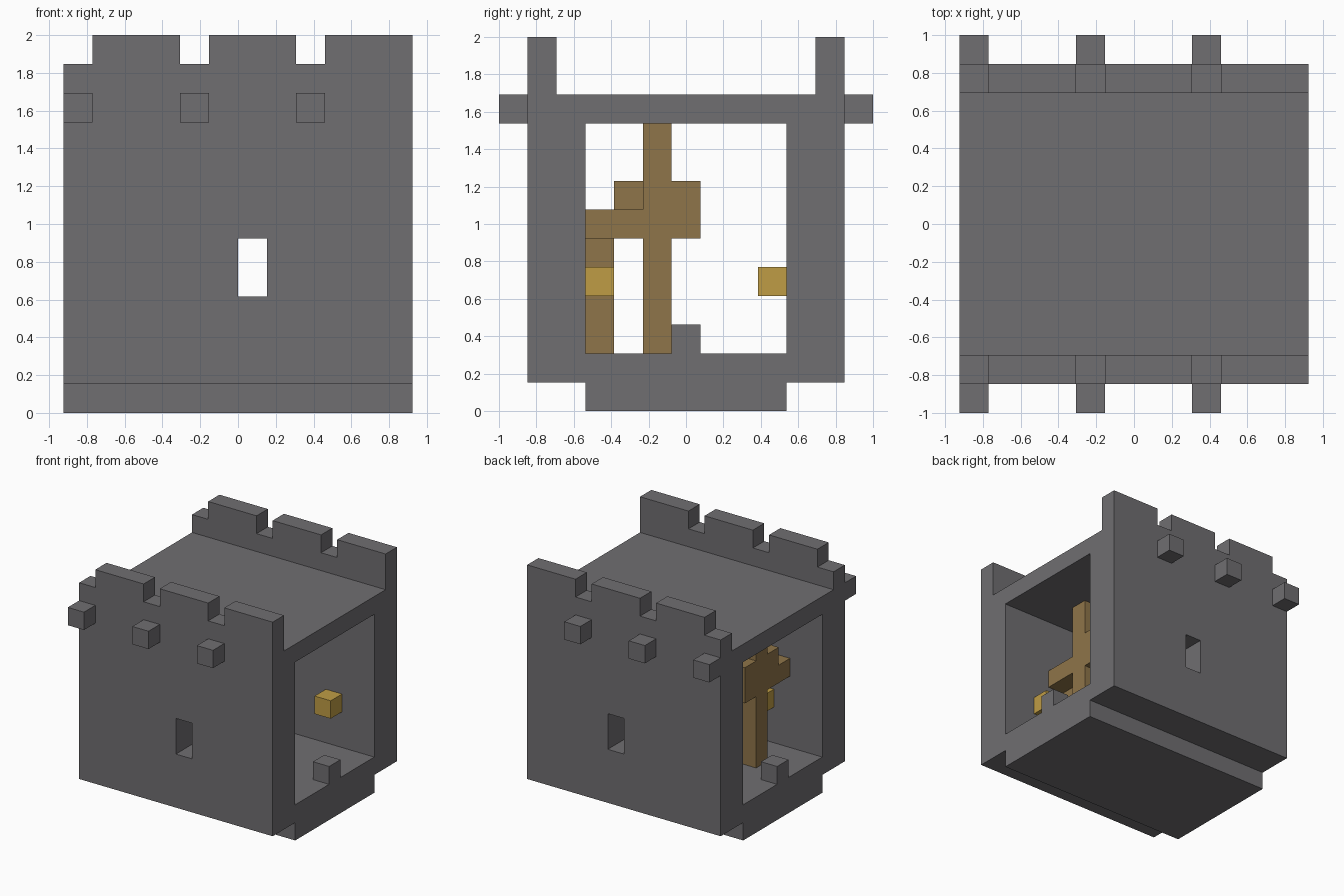
import bpy
import bmesh
from mathutils import Matrix, Vector

default = bpy.data.objects.get("Cube")
if default:
    bpy.data.objects.remove(default, do_unlink=True)

U = 2 / 13  # size of one building block


def material(name, rgb):
    mat = bpy.data.materials.new(name)
    mat.use_nodes = True
    mat.diffuse_color = (*rgb, 1)
    mat.node_tree.nodes["Principled BSDF"].inputs["Base Color"].default_value = (*rgb, 1)
    return mat


stone = material("grey stone", (0.16, 0.156, 0.166))
wood = material("brown wood", (0.275, 0.178, 0.067))
glow = material("lamp yellow", (0.52, 0.335, 0.06))


def boxes(name, mat, *spans):
    """One object from boxes given as ((x0, x1), (y0, y1), (z0, z1)) in blocks."""
    bm = bmesh.new()
    for span in spans:
        centre = Vector([(a + b) / 2 * U for a, b in span])
        size = [(b - a) * U for a, b in span]
        bmesh.ops.create_cube(bm, size=1, matrix=Matrix.Translation(centre) @ Matrix.Diagonal((*size, 1)))
    mesh = bpy.data.meshes.new(name)
    bm.to_mesh(mesh)
    bm.free()
    mesh.materials.append(mat)
    obj = bpy.data.objects.new(name, mesh)
    bpy.context.collection.objects.link(obj)
    return obj


def carve(target, cutters):
    """Cut the boxes out of the target, then discard the cutters."""
    for cutter in cutters:
        cutter.hide_render = True
        mod = target.modifiers.new(cutter.name, "BOOLEAN")
        mod.operation = "DIFFERENCE"
        mod.solver = "EXACT"
        mod.object = cutter
    bpy.context.view_layer.update()
    carved = bpy.data.meshes.new_from_object(target.evaluated_get(bpy.context.evaluated_depsgraph_get()))
    target.modifiers.clear()
    target.data = carved
    for cutter in cutters:
        bpy.data.objects.remove(cutter, do_unlink=True)


# Keep: solid block with room, roof terrace, window slits and crenels carved out
gaps = [(-6, -5), (-2, -1), (2, 3)]
through = (-8, 8)
keep = boxes("keep_walls", stone, ((-6, 6), (-5.5, 5.5), (1, 13)))
carve(keep, [
    boxes("room_cutter", stone, (through, (-3.5, 3.5), (2, 10))),
    boxes("terrace_cutter", stone, (through, (-4.5, 4.5), (11, 14))),
    boxes("window_cutter", stone, ((0, 1), through, (4, 6))),
    boxes("crenel_cutter", stone, *[((-7 if a == -6 else a, b), through, (12, 14)) for a, b in gaps]),
])

# Foundation and low sill blocks in the open ends
boxes("foundation", stone, ((-6, 6), (-3.5, 3.5), (0, 1)))
boxes("sill_blocks", stone, *[(x, (-0.5, 0.5), (2, 3)) for x in ((-6, -5), (5, 6))])

# Corbels under each crenel and lamps on the inner walls
for side, outer, inner in (("front", (-6.5, -5.5), (-3.5, -2.5)), ("back", (5.5, 6.5), (2.5, 3.5))):
    boxes(side + "_corbels", stone, *[(gap, outer, (10, 11)) for gap in gaps])
    boxes(side + "_lamps", glow, *[(x, inner, (4, 5)) for x in ((-3, -2), (3, 4))])

# Timber posts with a thick bracket and an arm reaching the front wall
for side, x in (("left", (2, 3)), ("right", (-4, -3))):
    boxes(side + "_timber_post", wood, (x, (-1.5, -0.5), (2, 10)))
    boxes(side + "_timber_bracket", wood, (x, (-0.5, 0.5), (6, 8)))
    boxes(side + "_timber_arm", wood, (x, (-3.5, -1.5), (6, 7)))
boxes("timber_brace", wood, ((-4, -3), (-2.5, -1.5), (7, 8)))
boxes("timber_wall_post", wood, ((1, 2), (-3.5, -2.5), (2, 7)))
